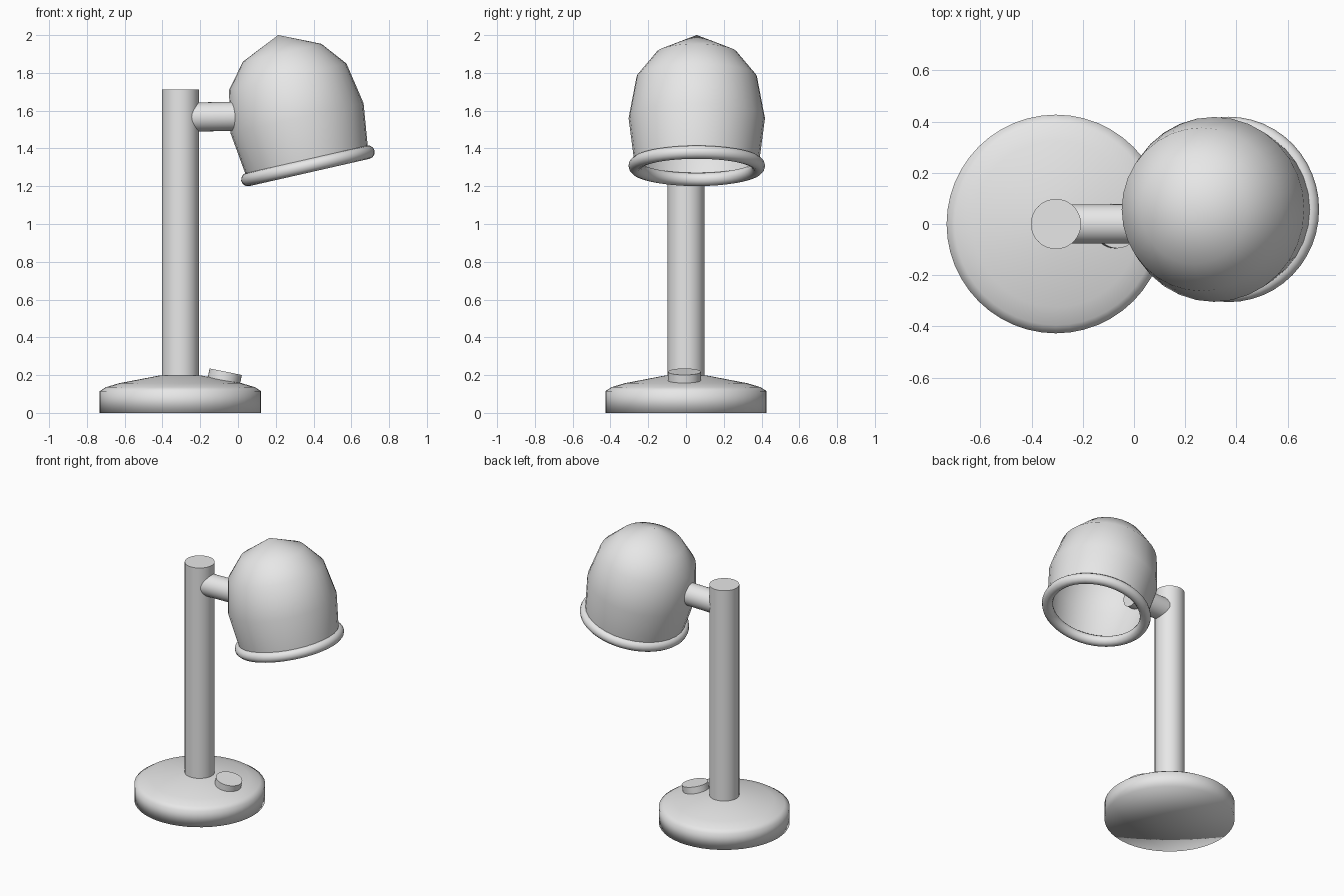
import bpy, bmesh, math
from mathutils import Matrix, Vector

cube = bpy.data.objects.get("Cube")
if cube:
    bpy.data.objects.remove(cube, do_unlink=True)

# One painted-metal colour for the whole lamp
grey = bpy.data.materials.new("light_grey")
grey.use_nodes = True
colour = (0.8, 0.8, 0.8, 1)
grey.diffuse_color = colour
grey.node_tree.nodes["Principled BSDF"].inputs["Base Color"].default_value = colour


def lathe(name, profile, location, tilt=0.0, steps=32, sharp=None, closed=False):
    """Spin a (radius, height) profile about its local z axis, then tilt about y."""
    bm = bmesh.new()
    verts = [bm.verts.new((r, 0, h)) for r, h in profile]
    pairs = list(zip(verts, verts[1:]))
    if closed:
        pairs.append((verts[-1], verts[0]))
    edges = [bm.edges.new(p) for p in pairs]
    bmesh.ops.spin(bm, geom=verts + edges, cent=(0, 0, 0), axis=(0, 0, 1),
                   angle=math.tau, steps=steps, use_duplicate=False)
    bmesh.ops.remove_doubles(bm, verts=bm.verts, dist=0.0005)
    bmesh.ops.recalc_face_normals(bm, faces=bm.faces)
    mesh = bpy.data.meshes.new(name)
    bm.to_mesh(mesh)
    bm.free()
    mesh.materials.append(grey)
    obj = bpy.data.objects.new(name, mesh)
    bpy.context.collection.objects.link(obj)
    obj.matrix_world = Matrix.Translation(Vector(location)) @ Matrix.Rotation(tilt, 4, 'Y')
    bpy.ops.object.select_all(action='DESELECT')
    obj.select_set(True)
    bpy.context.view_layer.objects.active = obj
    if sharp is None:
        bpy.ops.object.shade_smooth()
    else:
        bpy.ops.object.shade_smooth_by_angle(angle=math.radians(sharp))
    return obj


def rod(name, radius, low, high, location, tilt=0.0, sharp=40):
    profile = [(0, low), (radius, low), (radius, high), (0, high)]
    return lathe(name, profile, location, tilt, sharp=sharp)


POST_X = -0.305

# Weighted foot with a gently domed top
lathe("base", [(0, 0), (0.427, 0), (0.427, 0.115), (0.395, 0.136), (0.325, 0.157),
               (0.11, 0.198), (0, 0.2)], (POST_X, 0, 0), steps=48)

# Upright post
rod("post", 0.098, 0.1, 1.712, (POST_X, 0, 0))

# Push switch lying on the slope of the foot
rod("switch_button", 0.087, -0.05, 0, (-0.065, -0.008, 0.218), math.radians(11.5))

# Short arm from the post into the shade
rod("arm", 0.077, 0, 0.33, (POST_X, 0, 1.565), math.radians(89))

# Open bell-shaped shade, tipped outwards
SHADE = (0.37, 0.057, 1.308)
TIP = math.radians(-12.8)
lathe("shade", [(0.328, 0), (0.361, 0.258), (0.319, 0.483), (0.213, 0.614), (0, 0.71)],
      SHADE, TIP)

# Rolled rim around the mouth of the shade
ring = [(0.326 + 0.036 * math.cos(a), 0.036 * math.sin(a))
        for a in (math.tau * i / 12 for i in range(12))]
lathe("shade_rim", ring, SHADE, TIP, steps=48, closed=True)
